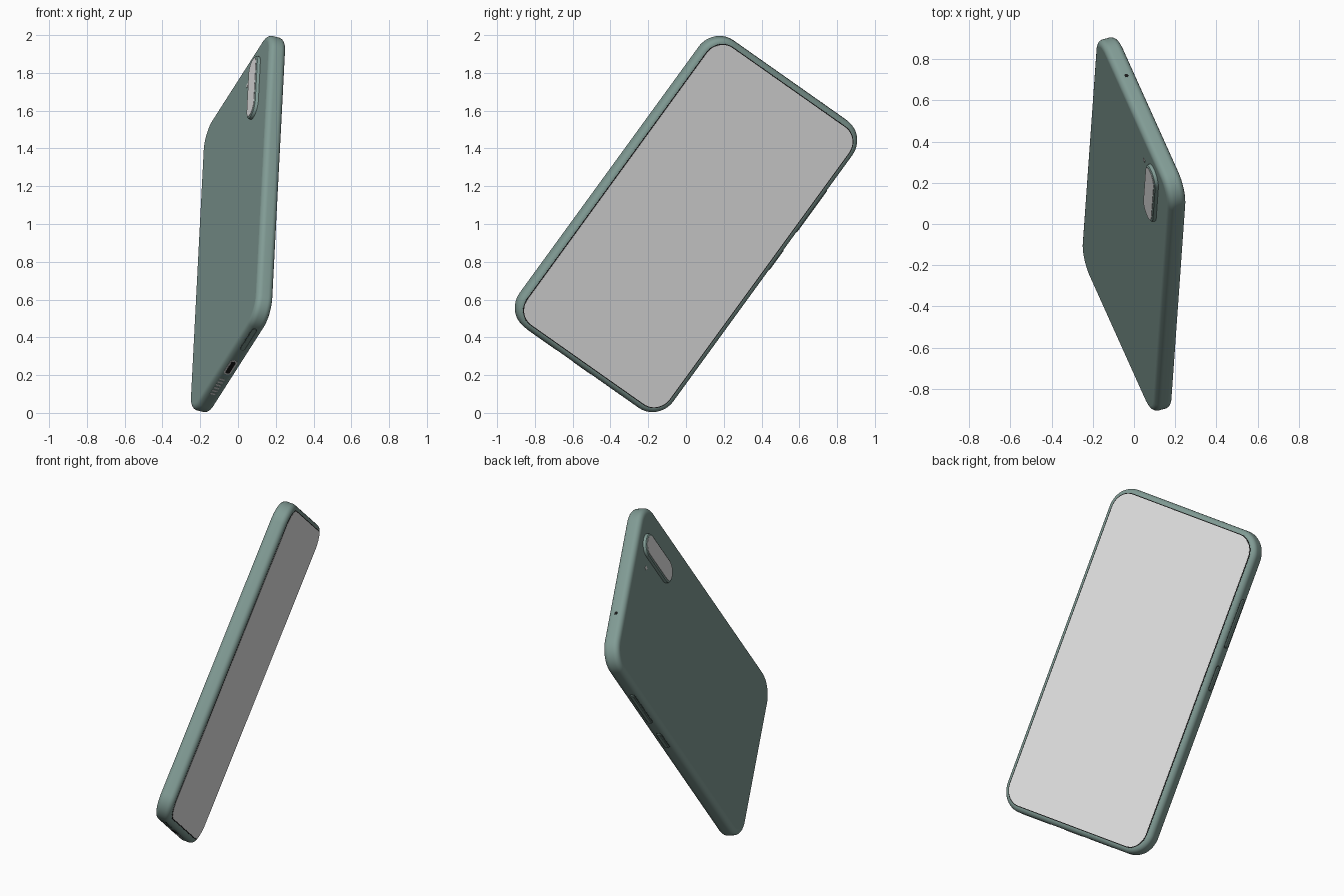
import bpy, bmesh, math
from mathutils import Matrix, Vector

cube = bpy.data.objects.get("Cube")
if cube:
    bpy.data.objects.remove(cube, do_unlink=True)


def material(name, rgb):
    m = bpy.data.materials.new(name)
    m.use_nodes = True
    m.diffuse_color = (*rgb, 1)
    m.node_tree.nodes["Principled BSDF"].inputs["Base Color"].default_value = (*rgb, 1)
    return m


GREEN = material("sage green", (0.22, 0.33, 0.30))
GREY = material("light grey", (0.8, 0.8, 0.8))
BLACK = material("black", (0.01, 0.01, 0.01))
SHADE = material("dark green", (0.07, 0.11, 0.10))

# Phone axes: local x across, local y towards its top end, local z out of the screen
UP = Vector((0.071, 1, 1.375)).normalized()
ACROSS = Vector((-0.45, 1, -0.704))
ACROSS = (ACROSS - UP * ACROSS.dot(UP)).normalized()
OUT = ACROSS.cross(UP)
POSE = Matrix.Translation((0, 0, 1)) @ Matrix((ACROSS, UP, OUT)).transposed().to_4x4()

HALF_W, HALF_L, HALF_T = 0.523, 0.94, 0.046
ROUND = 0.03


def frame(origin, normal, along):
    """Local frame whose z is the normal and x is the along direction."""
    n, a = Vector(normal), Vector(along)
    rot = Matrix((a, n.cross(a), n)).transposed().to_4x4()
    return Matrix.Translation(origin) @ rot


def back_at(x, y):
    return frame((x, y, -HALF_T), (0, 0, -1), (0, 1, 0))


def bottom_at(x, z=0):
    return frame((x, -HALF_L, z), (0, -1, 0), (1, 0, 0))


def side_at(y):
    return frame((HALF_W, y, 0), (1, 0, 0), (0, 1, 0))


def slab(name, hx, hy, radius, profile, mat, place=Matrix(), steps=8):
    """Rounded rectangle lofted through (inset, height) pairs and capped."""
    bm = bmesh.new()
    rings = []
    for inset, z in profile:
        ring = []
        for k, (sx, sy) in enumerate(((1, 1), (-1, 1), (-1, -1), (1, -1))):
            for i in range(steps + 1):
                t = (k + i / steps) * math.pi / 2
                r = radius - inset
                ring.append(bm.verts.new((sx * (hx - radius) + r * math.cos(t),
                                          sy * (hy - radius) + r * math.sin(t), z)))
        rings.append(ring)
    for low, high in zip(rings, rings[1:]):
        for i in range(len(low)):
            j = (i + 1) % len(low)
            bm.faces.new((low[i], low[j], high[j], high[i]))
    caps = [bm.faces.new(rings[0][::-1]), bm.faces.new(rings[-1])]
    bm.faces.index_update()
    flat = [f.index for f in caps]
    bmesh.ops.recalc_face_normals(bm, faces=bm.faces)
    mesh = bpy.data.meshes.new(name)
    bm.to_mesh(mesh)
    bm.free()
    mesh.materials.append(mat)
    obj = bpy.data.objects.new(name, mesh)
    bpy.context.collection.objects.link(obj)
    obj.matrix_world = POSE @ place
    bpy.ops.object.select_all(action="DESELECT")
    obj.select_set(True)
    bpy.context.view_layer.objects.active = obj
    bpy.ops.object.shade_smooth_by_angle(angle=math.radians(35))
    for i in flat:
        mesh.polygons[i].use_smooth = False
    return obj


def plate(name, hx, hy, radius, height, mat, place, steps=6):
    return slab(name, hx, hy, radius, [(0, -0.005), (0, height)], mat, place, steps)


# Body with fully rounded long and short edges
arc = [i * math.pi / 14 for i in range(8)]
lower = [(ROUND * (1 - math.sin(a)), -HALF_T + ROUND * (1 - math.cos(a))) for a in arc]
upper = [(inset, -z) for inset, z in reversed(lower)]
slab("body", HALF_W, HALF_L, 0.135, lower + upper, GREEN, steps=12)

# Screen and its thin dark rim
front = Matrix.Translation((0, 0, HALF_T))
edge = ROUND + 0.003
plate("screen_rim", HALF_W - edge + 0.005, HALF_L - edge + 0.005, 0.107, 0.0008, BLACK, front, 12)
plate("screen", HALF_W - edge, HALF_L - edge, 0.102, 0.002, GREY, front, 12)

# Camera bump, its cover and the flash
camera = back_at(-0.303, 0.675)
slab("camera_bump", 0.193, 0.068, 0.067,
     [(0, -0.005), (0, 0.01), (0.003, 0.016), (0.009, 0.019)], GREEN, camera)
slab("camera_cover", 0.180, 0.055, 0.054, [(0, 0.012), (0, 0.021)], GREY, camera)
plate("flash", 0.012, 0.012, 0.0119, 0.002, GREY, back_at(-0.175, 0.776))

# Microphone hole on the top end
plate("top_microphone", 0.009, 0.009, 0.0089, 0.001, BLACK,
      frame((0.22, HALF_L, 0), (0, 1, 0), (1, 0, 0)))

# Charging port, speaker slits and tray on the bottom end
plate("port_rim", 0.066, 0.020, 0.0195, 0.001, GREY, bottom_at(0))
plate("port_opening", 0.056, 0.012, 0.0118, 0.002, BLACK, bottom_at(0))
for i in range(6):
    plate(f"speaker_slit_{i + 1}", 0.006, 0.015, 0.0058, 0.001, GREY,
          bottom_at(0.12 + i * 0.028, -0.004))
plate("tray_gap", 0.105, 0.015, 0.0145, 0.0008, SHADE, bottom_at(-0.275))
plate("tray", 0.100, 0.010, 0.0098, 0.0016, GREEN, bottom_at(-0.275))

# Side buttons
for name, y, half in (("volume_button", 0.44, 0.14), ("power_button", 0.12, 0.07)):
    plate(name + "_gap", half + 0.005, 0.017, 0.016, 0.0008, SHADE, side_at(y))
    slab(name, half, 0.013, 0.0125, [(0, -0.005), (0, 0.005), (0.004, 0.008)], GREEN, side_at(y))
